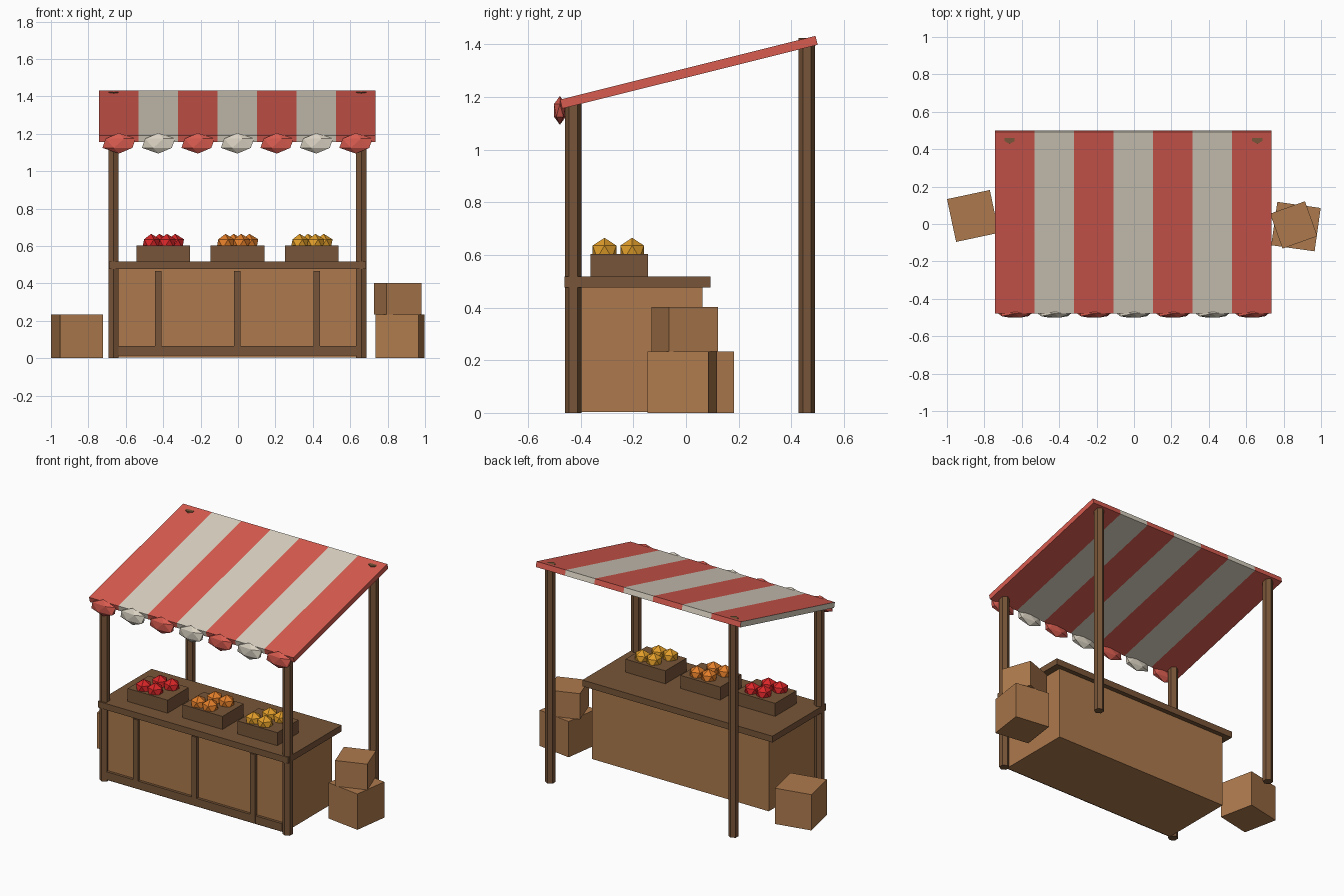
import bpy, bmesh
from math import radians, floor
from mathutils import Matrix

if "Cube" in bpy.data.objects:
    bpy.data.objects.remove(bpy.data.objects["Cube"], do_unlink=True)


def material(name, rgb):
    """Flat colour given as 0-255 display values, stored as linear."""
    lin = [((v / 255 + 0.055) / 1.055) ** 2.4 for v in rgb] + [1.0]
    m = bpy.data.materials.new(name)
    m.use_nodes = True
    m.diffuse_color = lin
    m.node_tree.nodes["Principled BSDF"].inputs["Base Color"].default_value = lin
    return m


RED = material("awning red", (217, 92, 80))
CREAM = material("awning cream", (218, 210, 194))
LIGHT = material("light wood", (174, 122, 77))
DARK = material("dark wood", (120, 85, 56))
APPLE = material("apple red", (217, 38, 40))
ORANGE = material("fruit orange", (226, 126, 42))
YELLOW = material("fruit yellow", (226, 158, 42))
CX = -0.003  # stall centre line


def finish(name, bm, *mats):
    me = bpy.data.meshes.new(name)
    bm.to_mesh(me)
    bm.free()
    for m in mats:
        me.materials.append(m)
    ob = bpy.data.objects.new(name, me)
    bpy.context.collection.objects.link(ob)
    return ob


def box(name, centre, size, mat, turn=0):
    bm = bmesh.new()
    bmesh.ops.create_cube(bm, size=1, matrix=Matrix.Diagonal((*size, 1)))
    ob = finish(name, bm, mat)
    ob.location = centre
    ob.rotation_euler.z = radians(turn)
    return ob


def gem(name, centre, radii, mat):
    bm = bmesh.new()
    bmesh.ops.create_icosphere(bm, subdivisions=1, radius=1,
                               matrix=Matrix.Diagonal((*radii, 1)))
    ob = finish(name, bm, mat)
    ob.location = centre
    return ob


def post(name, x, y, height):
    bm = bmesh.new()
    bmesh.ops.create_cone(bm, cap_ends=True, segments=6, radius1=0.031,
                          radius2=0.031, depth=height)
    ob = finish(name, bm, DARK)
    ob.location = (x, y, height / 2)


# Four hexagonal posts
for side, label in ((-1, "right"), (1, "left")):
    post("front_post_" + label, CX + side * 0.662, -0.428, 1.18)
    post("back_post_" + label, CX + side * 0.662, 0.459, 1.424)

# Sloping awning, cut into seven alternating stripes
WIDTH, COUNT = 1.478, 7
STRIPE = WIDTH / COUNT
bm = bmesh.new()
bmesh.ops.create_cube(bm, size=1, matrix=Matrix.Diagonal((WIDTH, 1.0, 0.035, 1)))
for i in range(1, COUNT):
    bmesh.ops.bisect_plane(bm, geom=bm.verts[:] + bm.edges[:] + bm.faces[:],
                           plane_co=(i * STRIPE - WIDTH / 2, 0, 0), plane_no=(1, 0, 0))
for f in bm.faces:
    x = f.calc_center_median().x + WIDTH / 2
    f.material_index = min(COUNT - 1, floor(x / STRIPE)) % 2
awning = finish("awning", bm, RED, CREAM)
awning.location = (CX, 0.011, 1.294)
awning.rotation_euler.x = radians(14)

# Faceted scallops along the front edge
for i in range(COUNT):
    gem(f"awning_scallop_{i + 1}", (CX + (i - 3) * STRIPE, -0.479, 1.149),
        (0.099, 0.026, 0.055), CREAM if i % 2 else RED)

# Counter with top, base rail and upright battens
box("counter_body", (CX, -0.1835, 0.2415), (1.28, 0.493, 0.477), LIGHT)
box("counter_top", (CX, -0.184, 0.4975), (1.374, 0.554, 0.041), DARK)
box("base_rail", (CX, -0.435, 0.04), (1.27, 0.025, 0.052), DARK)
for i in (-1, 0, 1):
    box(f"batten_{i + 2}", (CX + i * 0.424, -0.4365, 0.24), (0.035, 0.027, 0.45), DARK)

# Fruit trays, each with two staggered rows of fruit
for i, (kind, mat) in enumerate((("apple", APPLE), ("orange", ORANGE), ("lemon", YELLOW))):
    tx = CX + (i - 1) * 0.397
    box(kind + "_tray", (tx, -0.253, 0.56), (0.288, 0.218, 0.086), DARK)
    for row in (-1, 1):
        for col in (-1, 1):
            gem(f"{kind}_{row + 2}_{col + 2}",
                (tx + col * 0.042 + row * 0.022, -0.257 + row * 0.0525, 0.612),
                (0.053, 0.053, 0.053), mat)

# Loose crates on the ground at both ends
box("crate_right", (-0.861, 0.043, 0.117), (0.234, 0.234, 0.234), LIGHT, 12)
box("crate_left_lower", (0.866, -0.014, 0.117), (0.234, 0.234, 0.234), LIGHT, -8)
box("crate_left_upper", (0.854, -0.005, 0.318), (0.198, 0.198, 0.168), LIGHT, 19.6)
